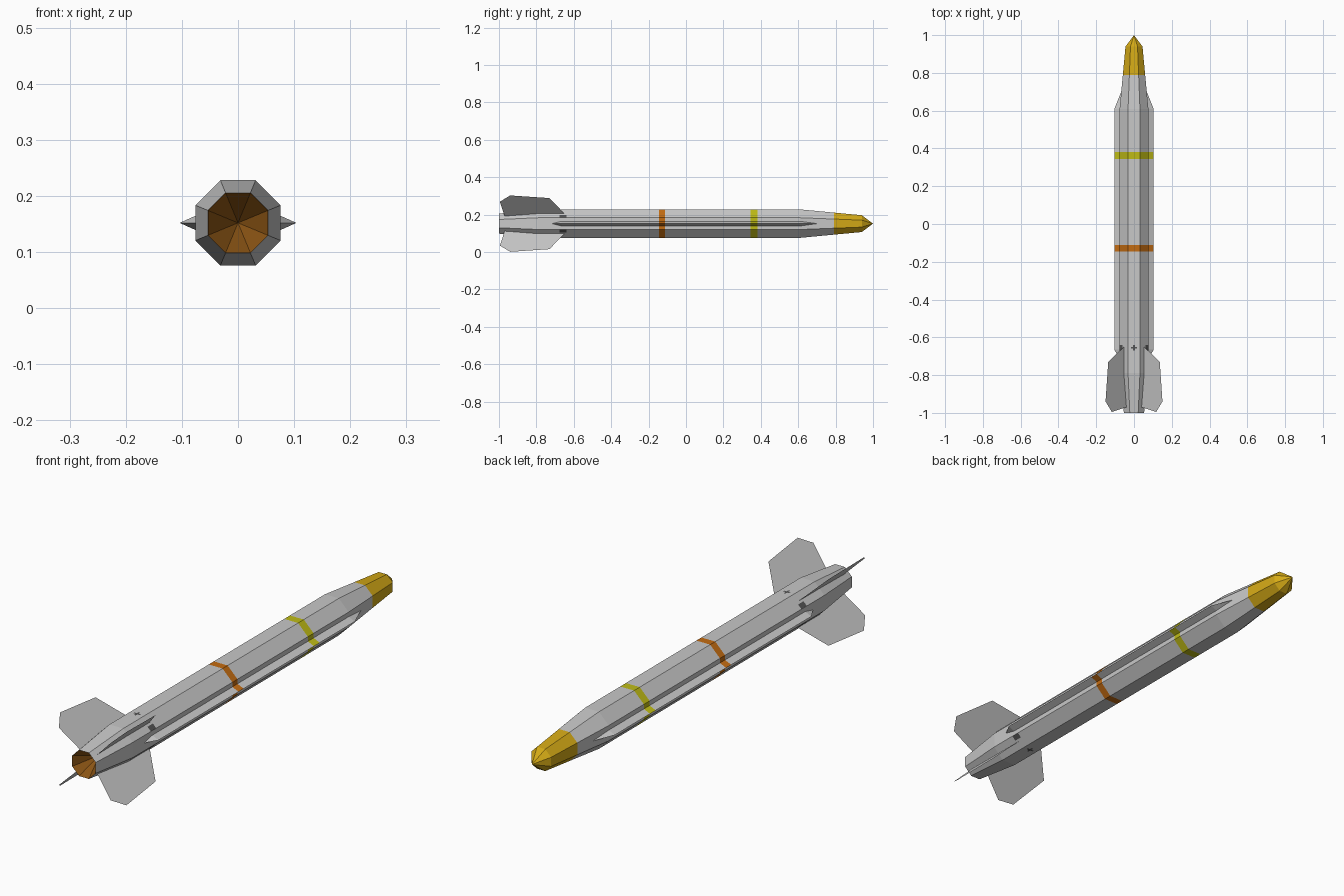
import bpy, bmesh, math
from mathutils import Vector

if "Cube" in bpy.data.objects:
    bpy.data.objects.remove(bpy.data.objects["Cube"])

ZC = 0.152          # height of the missile axis
S = math.sqrt(0.5)


def material(name, rgb):
    m = bpy.data.materials.new(name)
    m.diffuse_color = (*rgb, 1)
    m.use_nodes = True
    m.node_tree.nodes["Principled BSDF"].inputs["Base Color"].default_value = m.diffuse_color
    return m


GREY = material("light_grey", (0.58, 0.58, 0.58))
GOLD = material("nose_gold", (0.66, 0.40, 0.008))
ORANGE = material("band_orange", (0.55, 0.15, 0.006))
LIME = material("band_yellow_green", (0.52, 0.50, 0.008))
DARK = material("dark_grey", (0.09, 0.09, 0.09))
BROWN = material("nozzle_brown", (0.26, 0.09, 0.007))
MATS = [GREY, GOLD, ORANGE, LIME, DARK, BROWN]

BANDS = [(-0.145, -0.112, 2), (0.345, 0.382, 3)]


def finish(bm, name, recalc=True):
    bmesh.ops.remove_doubles(bm, verts=bm.verts, dist=1e-5)
    bmesh.ops.dissolve_degenerate(bm, edges=bm.edges, dist=1e-5)
    if recalc:
        bmesh.ops.recalc_face_normals(bm, faces=bm.faces)
    me = bpy.data.meshes.new(name)
    bm.to_mesh(me)
    bm.free()
    for m in MATS:
        me.materials.append(m)
    ob = bpy.data.objects.new(name, me)
    ob.location.z = ZC
    bpy.context.collection.objects.link(ob)
    return ob


def loft(name, rings, mats, recalc=True):
    """Join equal-length closed rings; mats[i] colours the span after ring i."""
    bm = bmesh.new()
    vs = [[bm.verts.new(p) for p in r] for r in rings]
    n = len(rings[0])
    for i in range(len(vs) - 1):
        for k in range(n):
            j = (k + 1) % n
            f = bm.faces.new((vs[i][k], vs[i][j], vs[i + 1][j], vs[i + 1][k]))
            f.material_index = mats[i]
    return finish(bm, name, recalc)


def octagon(y, apothem):
    r = apothem / math.cos(math.pi / 8)
    return [Vector((r * math.cos(a), y, r * math.sin(a)))
            for a in (math.pi / 8 + k * math.pi / 4 for k in range(8))]


# Octagonal body: recessed nozzle, tail taper, banded tube, nose
profile = [(-0.90, 0, 5), (-1.0, 0.0535, 0), (-0.79, 0.076, 0),
           (BANDS[0][0], 0.076, 2), (BANDS[0][1], 0.076, 0),
           (BANDS[1][0], 0.076, 3), (BANDS[1][1], 0.076, 0),
           (0.61, 0.076, 0), (0.79, 0.059, 1), (0.94, 0.045, 1), (1.0, 0, 1)]
loft("body", [octagon(y, a) for y, a, _ in profile], [m for *_, m in profile])

# Side strakes: triangular ridges with pointed ends, banded like the body
stations = [(-0.72, 0.074, 0.074, 0, 0), (-0.665, 0.074, 0.104, 0.0135, 0)]
for y0, y1, m in BANDS:
    stations += [(y0, 0.074, 0.104, 0.0135, m), (y1, 0.074, 0.104, 0.0135, 0)]
stations += [(0.61, 0.074, 0.104, 0.0135, 0), (0.705, 0.066, 0.066, 0, 0)]
for side, label in ((1, "right"), (-1, "left")):
    loft("strake_" + label,
         [[(side * b, y, -h), (side * r, y, 0), (side * b, y, h)]
          for y, b, r, h, _ in stations], [s[-1] for s in stations])

# Four paper-thin tail fins on the diagonals, as (radius, y)
fin = [(0.076, -0.65), (0.193, -0.73), (0.213, -0.94), (0.166, -0.995),
       (0.0567, -0.97), (0.076, -0.79)]
for sx in (1, -1):
    for sz in (1, -1):
        tag = ("right" if sx > 0 else "left") + ("_upper" if sz > 0 else "_lower")
        bm = bmesh.new()
        bm.faces.new([bm.verts.new((sx * S * r, y, sz * S * r)) for r, y in fin])
        finish(bm, "fin_" + tag, False)

        # Dark hinge plate beside the fin's leading corner
        bm = bmesh.new()
        out = Vector((sx * S, 0, sz * S))
        tan = Vector((sx * S, 0, -sz * S))
        f = bm.faces.new([bm.verts.new(out * 0.0768 + tan * t + Vector((0, y, 0)))
                          for t, y in ((0.01, -0.675), (0.031, -0.675),
                                       (0.031, -0.64), (0.01, -0.64))])
        f.material_index = 4
        if f.normal.length == 0:
            f.normal_update()
        if f.normal.dot(out) < 0:
            f.normal_flip()
        finish(bm, "hinge_plate_" + tag, False)

# Small dark crosses on the top and bottom flats
for sz, label in ((1, "top"), (-1, "bottom")):
    bm = bmesh.new()
    for w, l in ((0.03, 0.008), (0.008, 0.03)):
        q = [(-w, -l), (w, -l), (w, l), (-w, l)][::sz]
        f = bm.faces.new([bm.verts.new((x / 2, -0.655 + y / 2, sz * 0.0766))
                          for x, y in q])
        f.material_index = 4
    finish(bm, "cross_mark_" + label, False)
